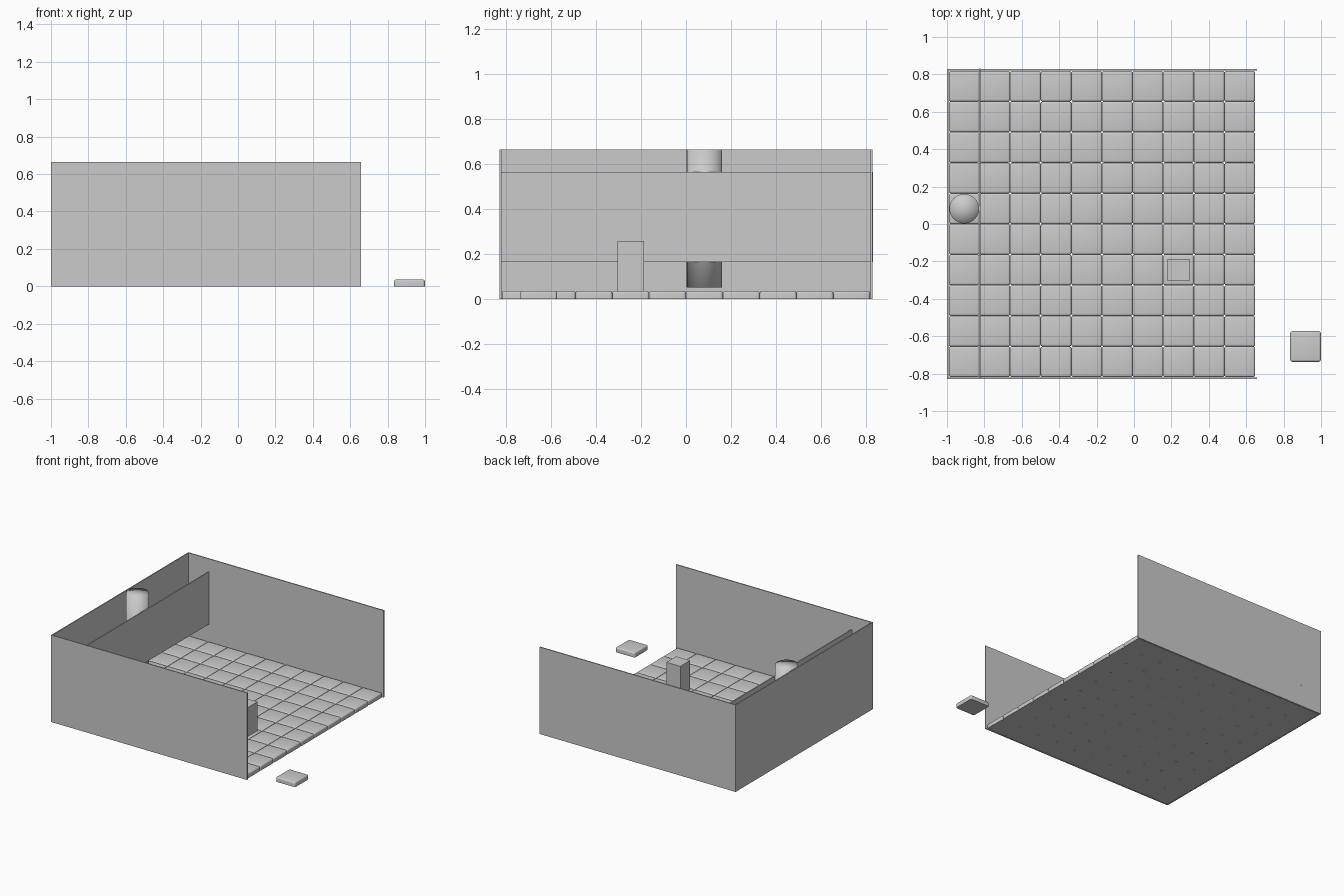
import bpy, bmesh

if "Cube" in bpy.data.objects:
    bpy.data.objects.remove(bpy.data.objects["Cube"])

PITCH = 0.1637
X0 = -0.908            # centre of first tile column
TILE_H = 0.036


def finish(bm, name):
    me = bpy.data.meshes.new(name)
    bm.to_mesh(me)
    bm.free()
    ob = bpy.data.objects.new(name, me)
    bpy.context.collection.objects.link(ob)
    return ob


def box_bm(lo, hi):
    bm = bmesh.new()
    bmesh.ops.create_cube(bm, size=1)
    for v in bm.verts:
        v.co = [lo[i] + (v.co[i] + 0.5) * (hi[i] - lo[i]) for i in range(3)]
    return bm


def box(name, lo, hi):
    return finish(box_bm(lo, hi), name)


# Tile: flat underside, rounded top and upright edges
h = PITCH / 2
bm = box_bm((-h, -h, 0), (h, h, TILE_H))
edges = [e for e in bm.edges if max(v.co.z for v in e.verts) > 0.01]
bmesh.ops.bevel(bm, geom=edges, offset=0.011, segments=4, profile=0.5,
                affect='EDGES', clamp_overlap=True)
for f in bm.faces:
    f.smooth = True
for e in bm.edges:
    if len(e.link_faces) == 2 and e.calc_face_angle() > 0.7:
        e.smooth = False
loose_tile = finish(bm, "loose_tile")
loose_tile.location = (0.917, -4 * PITCH, 0)

# Floor: ten by ten tiles
for i in range(10):
    for j in range(10):
        t = bpy.data.objects.new(f"floor_tile_{i}_{j}", loose_tile.data)
        t.location = (X0 + i * PITCH, (j - 4.5) * PITCH, 0)
        bpy.context.collection.objects.link(t)

# Outer walls
box("front_wall", (-1, -0.829, 0), (0.658, -0.821, 0.665))
box("back_wall", (-1, 0.821, 0), (0.658, 0.829, 0.665))
box("left_wall", (-1, -0.829, 0), (-0.992, 0.829, 0.665))

# Raised partition, just breaking through the back wall
box("partition", (-0.829, -0.8285, 0.165), (-0.821, 0.8305, 0.565))

# Pillar behind the partition, softly shaded over its caps
bm = bmesh.new()
bmesh.ops.create_cone(bm, cap_ends=True, cap_tris=True, segments=32,
                      radius1=0.079, radius2=0.079, depth=0.615)
for f in bm.faces:
    f.smooth = True
pillar = finish(bm, "pillar")
pillar.location = (X0, PITCH / 2, 0.3575)

# Upright block standing on a tile
bx, by = X0 + 7 * PITCH, -1.5 * PITCH
box("block", (bx - 0.059, by - 0.059, TILE_H - 0.002), (bx + 0.059, by + 0.059, 0.257))
